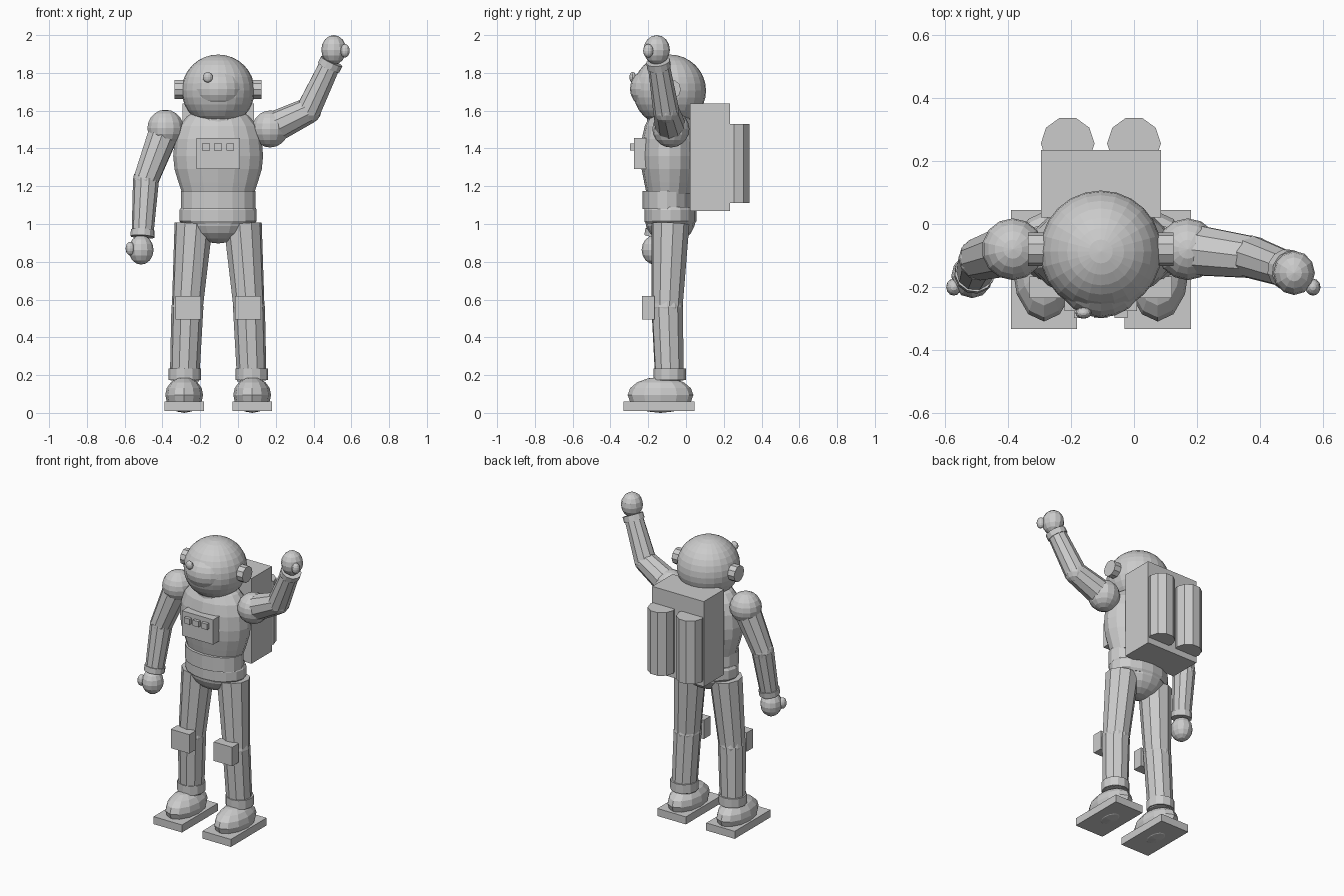
import bpy
from math import pi
from mathutils import Vector, Matrix

cube = bpy.data.objects.get("Cube")
if cube:
    bpy.data.objects.remove(cube, do_unlink=True)

MID = -0.105    # body centre line
BACK = -0.087   # body depth centre

suit = bpy.data.materials.new("suit_grey")
suit.use_nodes = True
GREY = (0.6, 0.6, 0.6, 1)
suit.diffuse_color = GREY
suit.node_tree.nodes["Principled BSDF"].inputs["Base Color"].default_value = GREY


def finish(name):
    ob = bpy.context.object
    ob.name = name
    ob.data.materials.clear()
    ob.data.materials.append(suit)
    return ob


def ball(name, loc, size, segs=12, rings=8):
    bpy.ops.mesh.primitive_uv_sphere_add(segments=segs, ring_count=rings, radius=1)
    ob = finish(name)
    ob.data.transform(Matrix.Diagonal((*size, 1)))
    ob.location = loc
    return ob


def box(name, lo, hi):
    lo, hi = Vector(lo), Vector(hi)
    bpy.ops.mesh.primitive_cube_add(size=1)
    ob = finish(name)
    ob.data.transform(Matrix.Diagonal((*(hi - lo), 1)))
    ob.location = (lo + hi) / 2
    return ob


def tube(name, a, b, r1, r2, sides=10, turn=0.0):
    """Tapered cylinder from a to b."""
    a, b = Vector(a), Vector(b)
    bpy.ops.mesh.primitive_cone_add(vertices=sides, radius1=r1, radius2=r2,
                                    depth=(b - a).length)
    ob = finish(name)
    spin = (b - a).to_track_quat('Z', 'Y').to_matrix().to_4x4()
    ob.data.transform(spin @ Matrix.Rotation(turn, 4, 'Z'))
    ob.location = (a + b) / 2
    return ob


def lathe(name, profile, depth, y, sides=16):
    """Oval body of stacked rings: profile holds (half width, z)."""
    verts, faces = [], []
    ring = [Matrix.Rotation(2 * pi * i / sides, 3, 'Z') @ Vector((1, 0, 0)) for i in range(sides)]
    for r, z in profile:
        verts += [(MID + r * p.x, y + r * depth * p.y, z) for p in ring]
    for k in range(len(profile) - 1):
        for i in range(sides):
            j = (i + 1) % sides
            faces.append((k * sides + i, k * sides + j, (k + 1) * sides + j, (k + 1) * sides + i))
    top = (len(profile) - 1) * sides
    faces.append(tuple(reversed(range(sides))))
    faces.append(tuple(range(top, top + sides)))
    mesh = bpy.data.meshes.new(name)
    mesh.from_pydata(verts, [], faces)
    mesh.materials.append(suit)
    ob = bpy.data.objects.new(name, mesh)
    bpy.context.collection.objects.link(ob)
    return ob


# Torso, waist, belt, pelvis
lathe("torso", [(.19, 1.16), (.21, 1.22), (.231, 1.29), (.238, 1.36), (.23, 1.45),
                (.205, 1.52), (.165, 1.57), (.12, 1.6)], .64, BACK)
lathe("waist", [(.197, 1.08), (.197, 1.175)], .66, -0.1)
lathe("belt", [(.19, 1.0), (.204, 1.015), (.204, 1.075), (.195, 1.09)], .675, -0.083)
ball("pelvis", (MID, -0.083, 1.03), (.18, .135, .133), 16, 10)

# Helmet, visor, lamp, ear pieces
ball("helmet", (MID, BACK, 1.706), (.193, .193, .191), 24, 16)
ball("visor", (MID, -0.142, 1.715), (.15, .155, .125), 20, 12)
ball("helmet_lamp", (-0.16, -0.282, 1.777), (.026, .018, .028))
tube("neck", (MID, BACK, 1.5), (MID, BACK, 1.6), .12, .12, 16)
for side, word in ((-1, "right"), (1, "left")):
    tube("ear_" + word, (MID + side * .17, -0.08, 1.713), (MID + side * .23, -0.08, 1.713),
         .053, .053, 10, pi / 10)

# Chest panel and buttons
box("chest_panel", (-0.22, -0.276, 1.29), (.01, -0.18, 1.455))
for i in (-1, 0, 1):
    x = MID + i * .064
    box("panel_button", (x - .021, -0.297, 1.388), (x + .021, -0.27, 1.426))

# Backpack and tanks
box("backpack", (-0.295, .02, 1.07), (.085, .234, 1.637))
for side in (-1, 1):
    x = MID + side * .105
    tube("air_tank", (x, .255, 1.11), (x, .255, 1.53), .085, .085, 10, pi / 10)

# Legs and boots
for side, word in ((-1, "right"), (1, "left")):
    def at(dx, y, z):
        return Vector((MID + side * dx, y, z))
    knee, ankle = at(.163, -0.1, .56), at(.178, -0.087, .17)
    tube("thigh_" + word, knee, at(.13, -0.083, 1.0), .083, .102)
    ball("knee_" + word, knee, (.085, .085, .08))
    tube("shin_" + word, ankle, knee, .078, .085)
    tube("ankle_cuff_" + word, ankle + Vector((0, 0, .005)), ankle + Vector((0, 0, .065)),
         .086, .086, 12)
    pad = at(.158, -0.2, .557)
    box("knee_pad_" + word, pad - Vector((.068, .034, .063)), pad + Vector((.068, .034, .063)))
    ball("boot_" + word, at(.18, -0.135, .095), (.1, .174, .095))
    sole = at(.18, -0.144, .035)
    box("sole_" + word, sole - Vector((.105, .188, .025)), sole + Vector((.105, .188, .025)))


def arm(word, shoulder, elbow, wrist, hand, thumb):
    shoulder, elbow, wrist, hand = map(Vector, (shoulder, elbow, wrist, hand))
    ball("shoulder_" + word, shoulder, (.098, .098, .098), 14, 10)
    tube("upper_arm_" + word, shoulder, elbow, .085, .069)
    ball("elbow_" + word, elbow, (.069, .069, .069))
    tube("forearm_" + word, elbow, wrist, .069, .058)
    along = (wrist - elbow).normalized() * .018
    tube("wrist_cuff_" + word, wrist - along, wrist + along, .064, .064, 12)
    ball("hand_" + word, hand, (.066, .07, .078))
    ball("thumb_" + word, thumb, (.024, .027, .036))


# Lowered arm and raised, waving arm
arm("right", (-0.384, -0.08, 1.507), (-0.487, -0.11, 1.235), (-0.505, -0.155, .95),
    (-0.513, -0.165, .863), (-0.571, -0.2, .87))
arm("left", (.17, -0.08, 1.503), (.372, -0.105, 1.6), (.488, -0.145, 1.845),
    (.507, -0.155, 1.922), (.567, -0.2, 1.917))
